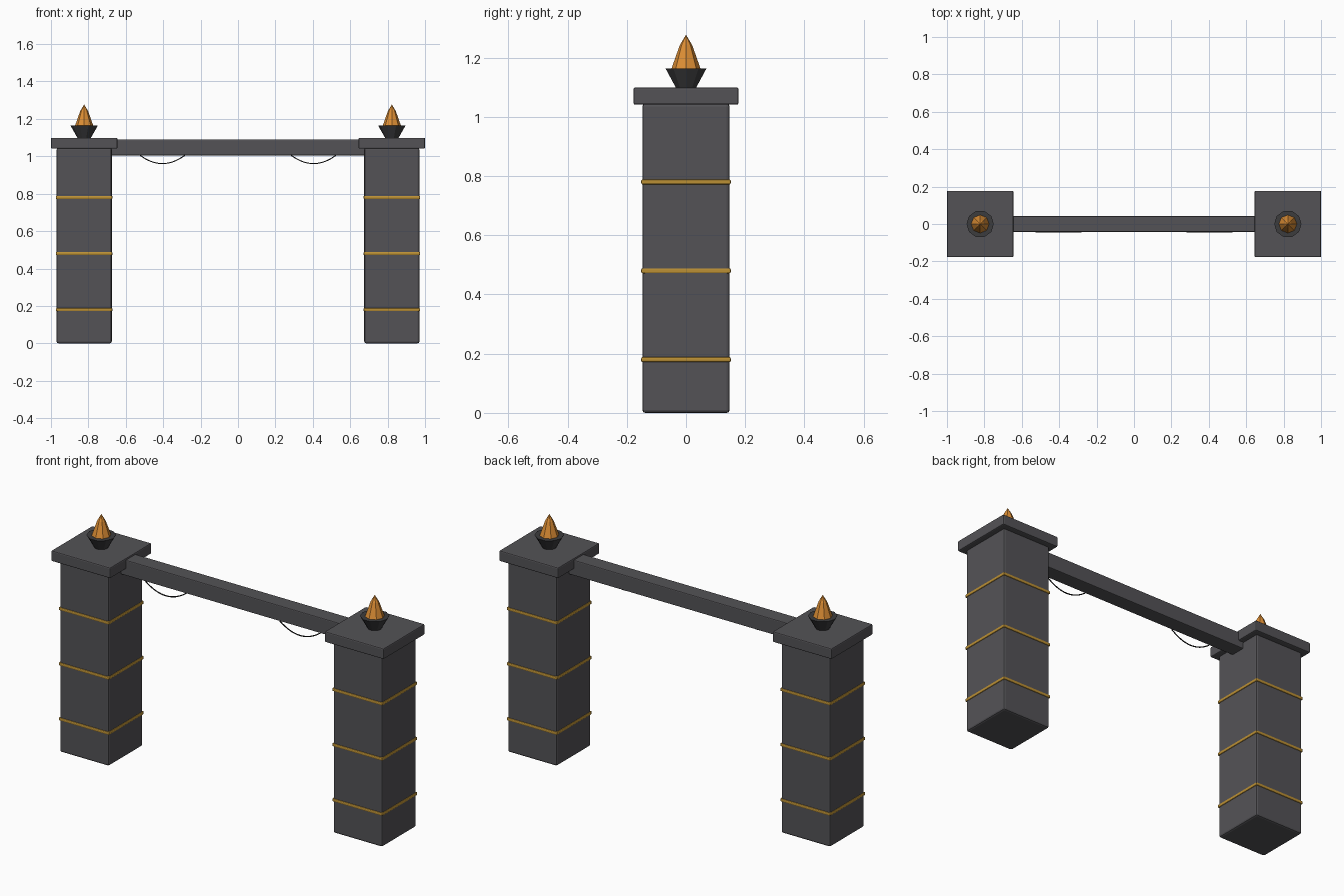
import bpy, bmesh, math

if "Cube" in bpy.data.objects:
    bpy.data.objects.remove(bpy.data.objects["Cube"])


def material(name, rgb):
    m = bpy.data.materials.new(name)
    m.diffuse_color = (*rgb, 1)
    m.use_nodes = True
    m.node_tree.nodes["Principled BSDF"].inputs["Base Color"].default_value = m.diffuse_color
    return m


STONE = material("dark stone", (0.088, 0.086, 0.094))
GOLD = material("gold", (0.50, 0.28, 0.035))
IRON = material("dark iron", (0.045, 0.045, 0.048))
FLAME = material("flame orange", (0.72, 0.27, 0.035))
WIRE = material("black wire", (0.01, 0.01, 0.01))

PX = 0.8225  # pillar centre


def box(name, centre, size, mat, bevel):
    bm = bmesh.new()
    bmesh.ops.create_cube(bm, size=1)
    bmesh.ops.scale(bm, vec=size, verts=bm.verts)
    bmesh.ops.bevel(bm, geom=bm.edges[:], offset=bevel, segments=2,
                    profile=0.5, affect='EDGES')
    return finish(name, bm, centre, mat)


def lathe(name, centre, profile, sides, mat):
    """Faceted solid from (radius, height) pairs; radius 0 makes a tip."""
    bm = bmesh.new()
    rings = []
    for r, z in profile:
        n = sides if r > 0 else 1
        rings.append([bm.verts.new((r * math.cos(2 * math.pi * i / sides),
                                    r * math.sin(2 * math.pi * i / sides), z))
                      for i in range(n)])
    for a, b in zip(rings, rings[1:]):
        for i in range(sides):
            j = (i + 1) % sides
            if len(b) == 1:
                bm.faces.new((a[i], a[j], b[0]))
            else:
                bm.faces.new((a[i], a[j], b[j], b[i]))
    bm.faces.new(rings[0][::-1])
    if len(rings[-1]) > 1:
        bm.faces.new(rings[-1])
    return finish(name, bm, centre, mat)


def finish(name, bm, centre, mat):
    me = bpy.data.meshes.new(name)
    bm.to_mesh(me)
    bm.free()
    me.materials.append(mat)
    ob = bpy.data.objects.new(name, me)
    ob.location = centre
    bpy.context.collection.objects.link(ob)
    return ob


def hanging_wire(name, x):
    cu = bpy.data.curves.new(name, 'CURVE')
    cu.dimensions = '3D'
    cu.bevel_depth = 0.003
    cu.bevel_resolution = 1
    sp = cu.splines.new('POLY')
    n = 16
    sp.points.add(n)
    for i, p in enumerate(sp.points):
        t = 2 * i / n - 1
        p.co = (x + 0.122 * t, -0.043, 1.007 - 0.046 * (1 - t * t), 1)
    cu.materials.append(WIRE)
    bpy.context.collection.objects.link(bpy.data.objects.new(name, cu))


for side, s in (("left", -1), ("right", 1)):
    x = s * PX
    # pillar, cap and gold bands
    box(side + "_pillar", (x, 0, 0.5225), (0.295, 0.295, 1.045), STONE, 0.01)
    box(side + "_cap", (x, 0, 1.07), (0.355, 0.355, 0.058), STONE, 0.006)
    for i in range(3):
        box(f"{side}_band_{i + 1}", (x, 0, 0.18 + 0.3 * i),
            (0.303, 0.303, 0.017), GOLD, 0.005)
    # brazier and flame
    lathe(side + "_brazier", (x, 0, 0),
          [(0.034, 1.095), (0.073, 1.164)], 10, IRON)
    lathe(side + "_flame", (x, 0, 0),
          [(0.03, 1.13), (0.049, 1.163), (0.021, 1.242), (0, 1.277)], 8, FLAME)
    hanging_wire(side + "_wire", s * 0.404)

# crossbeam
box("crossbeam", (0, 0, 1.0475), (1.40, 0.085, 0.085), STONE, 0.005)
